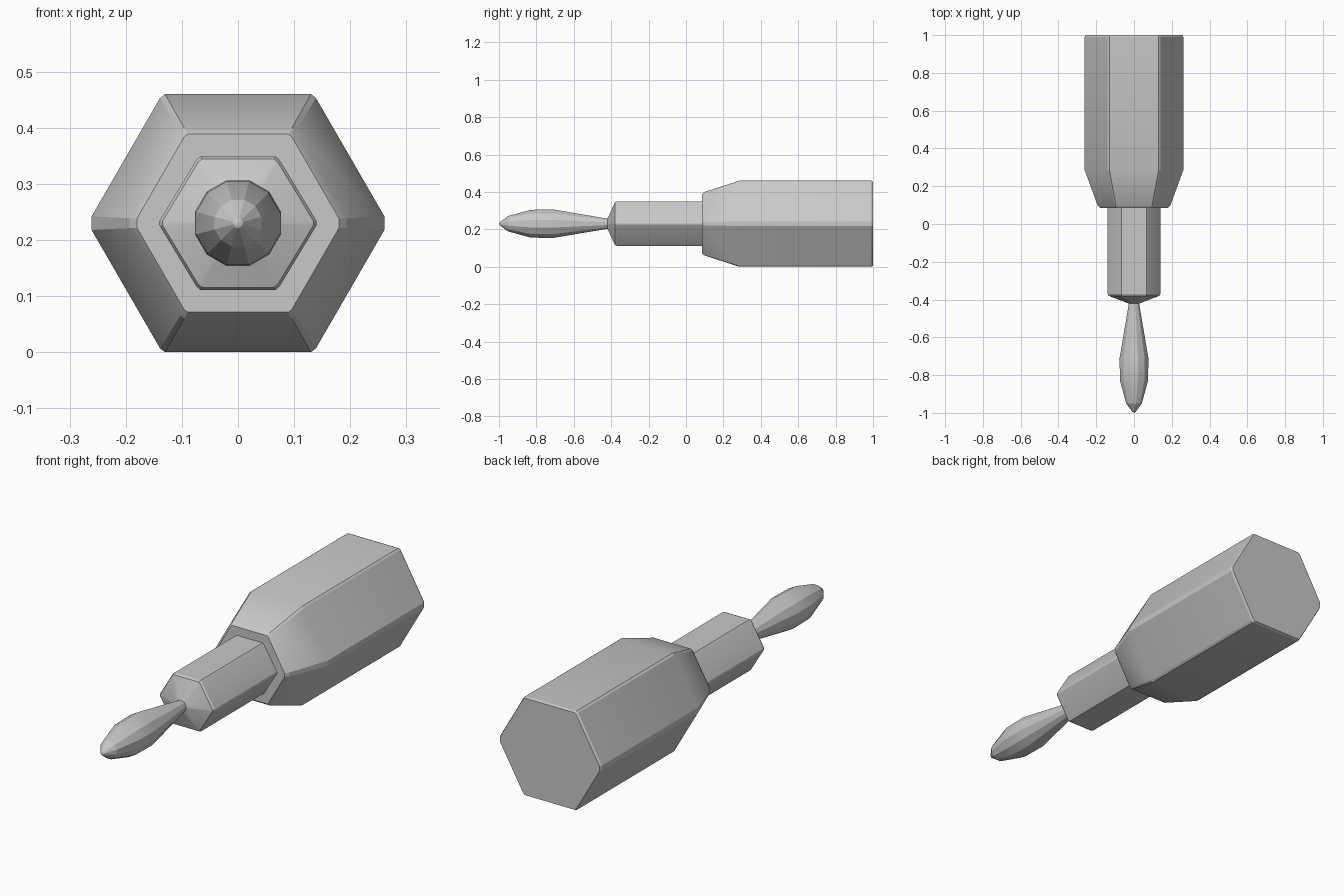
import bpy, bmesh, math

cube = bpy.data.objects.get("Cube")
if cube:
    bpy.data.objects.remove(cube, do_unlink=True)

AXIS_Z = 0.23

grey = bpy.data.materials.new("plain grey")
grey.use_nodes = True
colour = (0.58, 0.58, 0.58, 1)
grey.diffuse_color = colour
grey.node_tree.nodes["Principled BSDF"].inputs["Base Color"].default_value = colour


def mirrored_section(quarter):
    """Mirror quarter points (top to side) into a full closed outline."""
    right = quarter + [(x, -z) for x, z in reversed(quarter)]
    return right + [(-x, z) for x, z in reversed(right)]


def sweep(name, section, rings):
    """Skin a section along y; rings are (y, scale), and scale 0 is a point."""
    bm = bmesh.new()
    loops = []
    for y, s in rings:
        if s == 0:
            loops.append([bm.verts.new((0, y, AXIS_Z))] * len(section))
        else:
            loops.append([bm.verts.new((x * s, y, AXIS_Z + z * s)) for x, z in section])
    n = len(section)
    for a, b in zip(loops, loops[1:]):
        for i in range(n):
            j = (i + 1) % n
            corners = list(dict.fromkeys((a[i], a[j], b[j], b[i])))
            bm.faces.new(corners)
    for (y, s), loop in zip((rings[0], rings[-1]), (loops[0], loops[-1])):
        if s:
            bm.faces.new(loop)
    bmesh.ops.recalc_face_normals(bm, faces=bm.faces)
    mesh = bpy.data.meshes.new(name)
    bm.to_mesh(mesh)
    bm.free()
    mesh.materials.append(grey)
    obj = bpy.data.objects.new(name, mesh)
    bpy.context.collection.objects.link(obj)
    bpy.ops.object.select_all(action="DESELECT")
    obj.select_set(True)
    bpy.context.view_layer.objects.active = obj
    bpy.ops.object.shade_smooth_by_angle(angle=math.radians(20))
    return obj


# Thick hexagonal handle with eased corners and a tapered shoulder
handle_section = mirrored_section([(0.13, 0.23), (0.139, 0.223), (0.261, 0.012)])
sweep("handle", handle_section,
      [(0.085, 0.69), (0.1, 0.74), (0.285, 1), (0.99, 1), (1, 0.98)])

# Slim hexagonal shaft with a shallow cone at its front
shaft_section = mirrored_section([(0.067, 0.119), (0.074, 0.113), (0.14, 0.004)])
sweep("shaft", shaft_section,
      [(-0.42, 0.22), (-0.38, 0.96), (-0.37, 1), (0.12, 1)])

# Twelve-sided bulging tip
circle = [(math.sin(math.radians(15 + 30 * i)), math.cos(math.radians(15 + 30 * i)))
          for i in range(12)]
sweep("tip", circle,
      [(-1, 0), (-0.995, 0.009), (-0.95, 0.043), (-0.83, 0.077),
       (-0.71, 0.079), (-0.42, 0.028), (-0.39, 0.026)])
